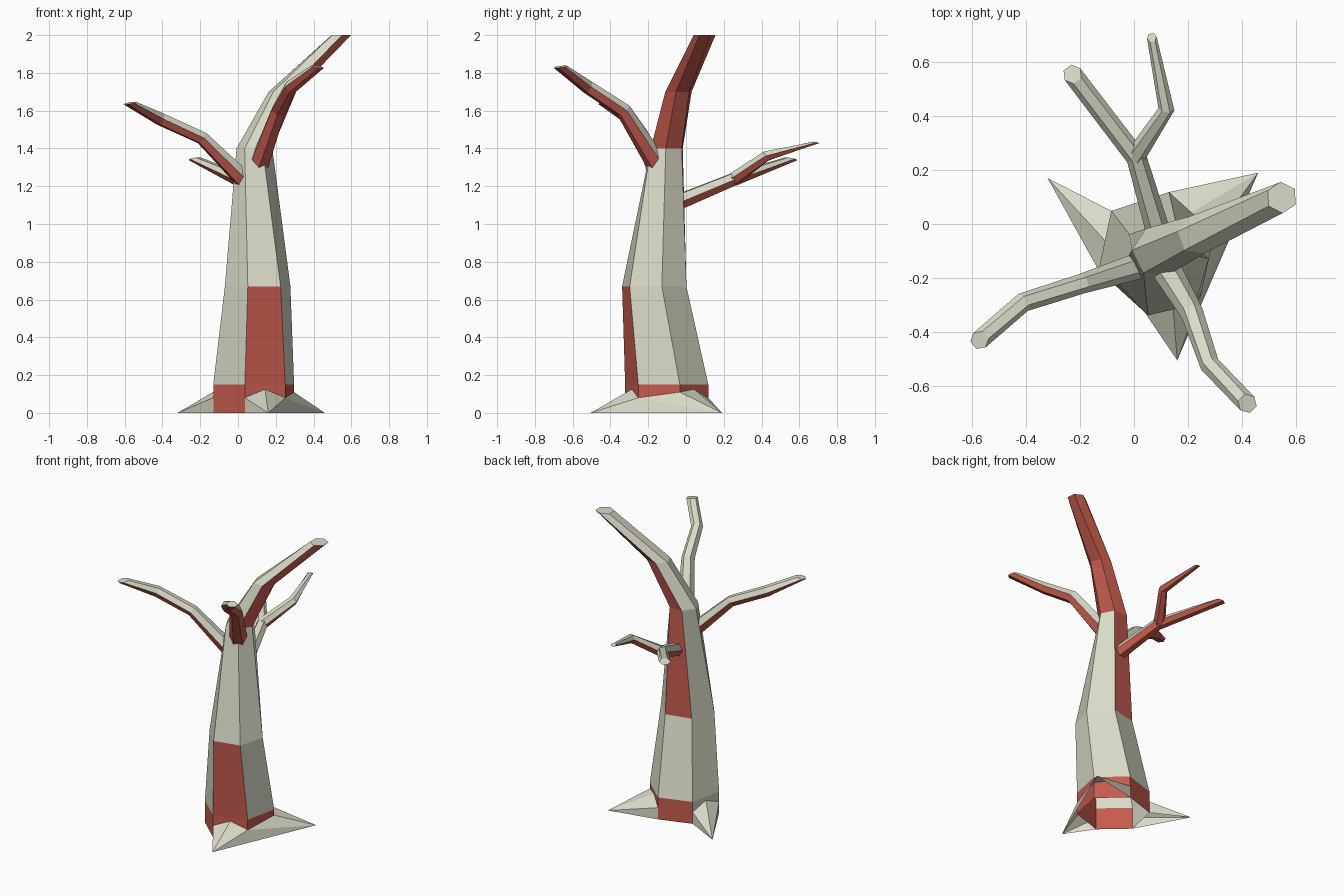
import bpy, bmesh, math
from mathutils import Vector, Matrix

if "Cube" in bpy.data.objects:
    bpy.data.objects.remove(bpy.data.objects["Cube"])


def material(name, rgb):
    m = bpy.data.materials.new(name)
    m.diffuse_color = (*rgb, 1)
    m.use_nodes = True
    m.node_tree.nodes["Principled BSDF"].inputs["Base Color"].default_value = m.diffuse_color
    return m


PALE = material("pale_bark", (0.70, 0.71, 0.58))
RED = material("red_bark", (0.56, 0.105, 0.075))


def finish(bm, name):
    me = bpy.data.meshes.new(name)
    bm.to_mesh(me)
    bm.free()
    me.materials.append(PALE)
    me.materials.append(RED)
    ob = bpy.data.objects.new(name, me)
    bpy.context.collection.objects.link(ob)
    return ob


def bridge(bm, r0, r1):
    n = len(r0)
    return [bm.faces.new((r0[i], r0[(i + 1) % n], r1[(i + 1) % n], r1[i])) for i in range(n)]


def red_undersides(faces):
    for f in faces:
        f.normal_update()
        f.material_index = 1 if f.normal.z < -0.01 else 0


# trunk: six-sided rings (centre, radius, twist) running up into the main bough
# side order: 0 = front, then counter-clockwise seen from above
rings = [((0.083, -0.102, 0.00), 0.225, 18), ((0.083, -0.102, 0.15), 0.225, 18),
         ((0.104, -0.168, 0.67), 0.178, 13), ((0.087, -0.102, 1.40), 0.095, -3),
         ((0.235, -0.04, 1.70), 0.074, -10), ((0.547, 0.098, 2.00), 0.058, -27)]


def ring_point(ring, i):
    (x, y, z), r, twist = ring
    a = math.radians(twist - 120 + 60 * i)
    return Vector((x + r * math.cos(a), y + r * math.sin(a), z))


bm = bmesh.new()
loops = [[bm.verts.new(ring_point(r, i)) for i in range(6)] for r in rings]
red_sides = [{0, 1, 2, 3, 5}, {0}, {3}]
for k in range(5):
    faces = bridge(bm, loops[k], loops[k + 1])
    if k < 3:
        for i, f in enumerate(faces):
            f.material_index = 1 if i in red_sides[k] else 0
    else:
        red_undersides(faces)
bm.faces.new(loops[-1])
finish(bm, "trunk")

# roots: a ridged spike on every other trunk side, plus a web joining two of them
bm = bmesh.new()
tips = {0: (0.16, -0.505, 0), 2: (0.46, 0.19, 0), 4: (-0.32, 0.17, 0)}
top = [0.08, 0.08, 0.11, 0.08, 0.08, 0.08]
base = [ring_point(rings[0], i) for i in range(6)]
high = [p + Vector((0, 0, h)) for p, h in zip(base, top)]


def face(*pts):
    bm.faces.new([bm.verts.new(p) for p in pts])


for s, t in tips.items():
    e = (s + 1) % 6
    mid = (base[s] + base[e]) / 2 + Vector((0, 0, 0.125))
    if s != 2:
        face(base[s], t, high[s])
    face(high[s], t, mid)
    face(mid, t, high[e])
    if s != 0:
        face(high[e], t, base[e])
face(high[1], tips[0], tips[2])
face(high[1], tips[2], high[2])
finish(bm, "roots")


# branches: six-sided tubes along a path, pale above and red below
def branch(name, pts, radii, level_tip=True):
    pts = [Vector(p) for p in pts]
    bm = bmesh.new()
    loops = []
    for k, (p, r) in enumerate(zip(pts, radii)):
        a, b = pts[max(k - 1, 0)], pts[min(k + 1, len(pts) - 1)]
        n = (b - a).normalized()
        if k == len(pts) - 1 and level_tip:
            n = (n * 0.25 + Vector((0, 0, 1))).normalized()
        side = (b - a).cross(Vector((0, 0, 1))).normalized()
        up = side.cross(n).normalized()
        loops.append([bm.verts.new(p + r * (side * math.cos(i * math.pi / 3) - up * math.sin(i * math.pi / 3)))
                      for i in range(6)])
    faces = []
    for l0, l1 in zip(loops, loops[1:]):
        faces += bridge(bm, l0, l1)
    bm.faces.new(loops[0])
    bm.faces.new(loops[-1])
    bmesh.ops.recalc_face_normals(bm, faces=bm.faces[:])
    red_undersides(bm.faces)
    finish(bm, name)


branch("left_branch", [(0.035, -0.15, 1.23), (-0.19, -0.22, 1.455), (-0.41, -0.29, 1.555),
                       (-0.572, -0.43, 1.64)], [0.05, 0.037, 0.036, 0.035])
branch("front_branch", [(0.11, -0.15, 1.31), (0.215, -0.33, 1.6), (0.28, -0.52, 1.725),
                        (0.42, -0.665, 1.832)], [0.056, 0.042, 0.037, 0.036])
branch("back_branch", [(0.09, -0.03, 1.12), (0.005, 0.26, 1.24)], [0.045, 0.037], False)
branch("back_left_fork", [(0.005, 0.25, 1.235), (-0.228, 0.555, 1.345)], [0.037, 0.036])
branch("back_right_fork", [(0.005, 0.25, 1.235), (0.12, 0.425, 1.36), (0.066, 0.69, 1.432)],
       [0.037, 0.030, 0.018])
